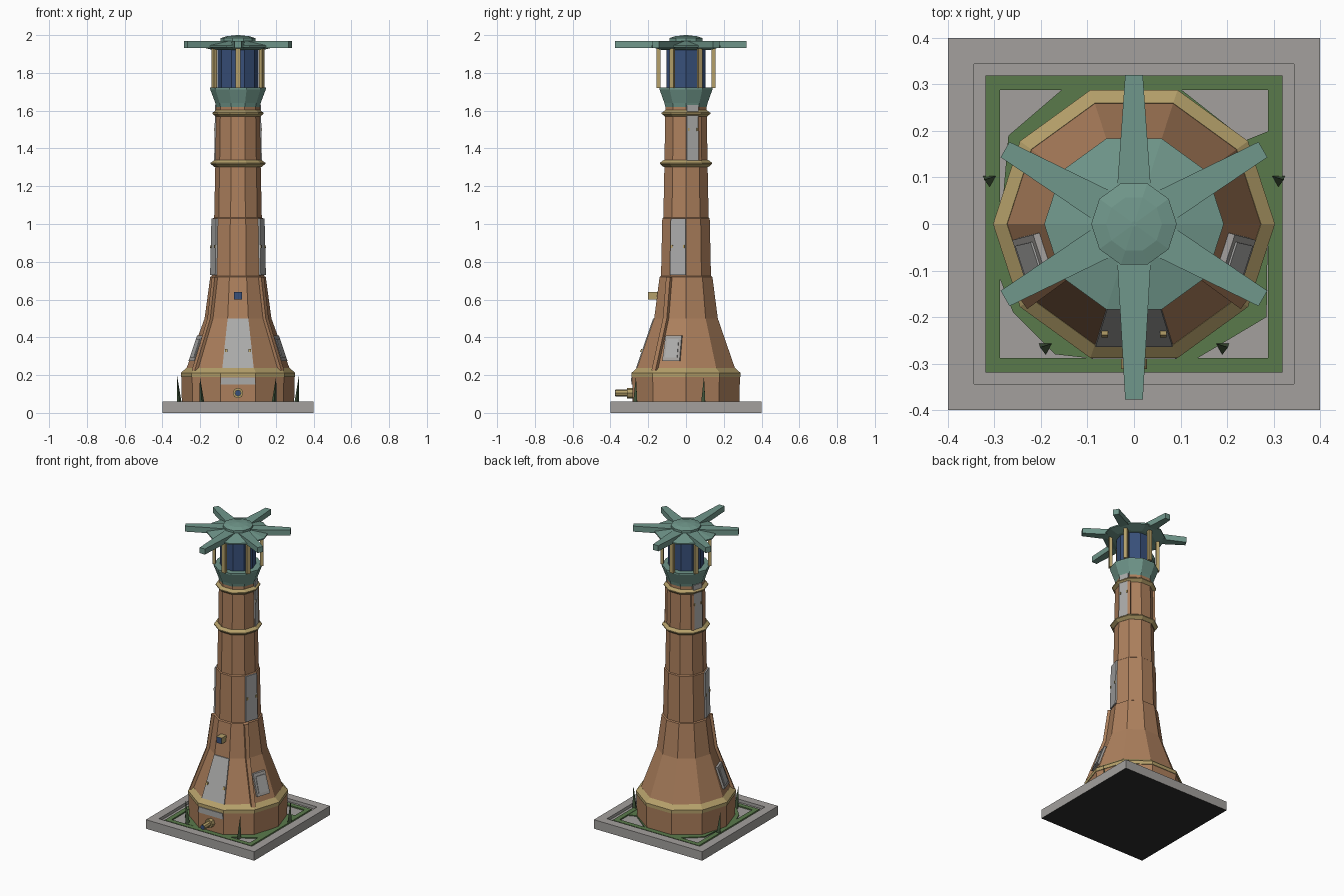
import bpy, bmesh
from math import cos, sin, pi, radians
from mathutils import Vector

cube = bpy.data.objects.get("Cube")
if cube:
    bpy.data.objects.remove(cube, do_unlink=True)


def material(name, hexcode):
    rgb = [int(hexcode[i:i + 2], 16) / 255 for i in (0, 2, 4)]
    lin = [c / 12.92 if c < 0.04045 else ((c + 0.055) / 1.055) ** 2.4 for c in rgb]
    m = bpy.data.materials.new(name)
    m.use_nodes = True
    m.diffuse_color = (*lin, 1)
    m.node_tree.nodes["Principled BSDF"].inputs["Base Color"].default_value = (*lin, 1)
    return m


CLAY = material("clay brown", "AD805D")
BRASS = material("brass", "B5A06A")
TEAL = material("teal copper", "70978B")
STONE = material("stone grey", "A3A09D")
PANEL = material("panel grey", "ABABAA")
GLASS = material("dark blue glass", "38507A")
GRASS = material("grass green", "5A7A4B")
LEAF = material("dark leaf green", "455A3E")
CHARCOAL = material("charcoal", "2E2E2E")


def finish(name, bm, *mats):
    bmesh.ops.recalc_face_normals(bm, faces=bm.faces)
    me = bpy.data.meshes.new(name)
    bm.to_mesh(me)
    bm.free()
    for m in mats:
        me.materials.append(m)
    ob = bpy.data.objects.new(name, me)
    bpy.context.scene.collection.objects.link(ob)
    return ob


def loft(name, loops, mat, closed=False):
    """Bridge equal loops of points; cap the ends, or join last to first."""
    bm = bmesh.new()
    rows = [[bm.verts.new(p) for p in loop] for loop in loops]
    n = len(rows[0])
    pairs = list(zip(rows, rows[1:])) + ([(rows[-1], rows[0])] if closed else [])
    for a, b in pairs:
        for i in range(n):
            j = (i + 1) % n
            bm.faces.new((a[i], a[j], b[j], b[i]))
    if not closed:
        bm.faces.new(rows[0][::-1])
        bm.faces.new(rows[-1])
    return finish(name, bm, mat)


def lathe(name, profile, mat, closed=False, n=10):
    loops = [[(r * cos(2 * pi * i / n), r * sin(2 * pi * i / n), z) for i in range(n)]
             for r, z in profile]
    return loft(name, loops, mat, closed)


def box(name, center, size, mat, angle=0):
    bm = bmesh.new()
    bmesh.ops.create_cube(bm, size=1)
    bmesh.ops.scale(bm, vec=size, verts=bm.verts)
    ob = finish(name, bm, mat)
    ob.location = center
    ob.rotation_euler.z = radians(angle)
    return ob


# Tower body: flared foot, stepped shaft
BODY = [(0.297, 0.04), (0.3, 0.19), (0.273, 0.235), (0.177, 0.5), (0.147, 0.72),
        (0.139, 0.725), (0.132, 1.03), (0.126, 1.035), (0.12, 1.32), (0.115, 1.63)]
lathe("tower_body", BODY, CLAY)


def radius(z):
    for (r0, z0), (r1, z1) in zip(BODY, BODY[1:]):
        if z0 <= z <= z1:
            return r0 + (r1 - r0) * (z - z0) / (z1 - z0)
    return BODY[-1][0]


FACE = cos(pi / 10)


def strip(name, angle, zs, halves, thick, mat, k=FACE, shift=0):
    """Slab that follows the tower wall at an angle; k=1 sits on a corner."""
    a = radians(angle)
    out, side = Vector((cos(a), sin(a), 0)), Vector((-sin(a), cos(a), 0))
    loops = []
    for z, h in zip(zs, halves):
        r = radius(z) * k
        loops.append([out * q + side * (s + shift) + Vector((0, 0, z)) for q, s in
                      ((r - 0.01, -h), (r + thick, -h), (r + thick, h), (r - 0.01, h))])
    return loft(name, loops, mat)


# Brass rings around the tower
lathe("foot_ring", [(0.28, 0.18), (0.303, 0.19), (0.303, 0.212), (0.273, 0.238),
                    (0.25, 0.21)], BRASS, True)
for name, z, r in (("middle_ring", 1.32, 0.145), ("upper_ring", 1.585, 0.135)):
    lathe(name, [(r - 0.035, z - 0.01), (r - 0.02, z - 0.018), (r, z - 0.002),
                 (r, z + 0.004), (r - 0.02, z + 0.018), (r - 0.035, z + 0.01)], BRASS, True)

# Front door, its lower sill and handles
strip("door", 270, (0.238, 0.5), (0.083, 0.055), 0.006, PANEL)
strip("door_sill", 270, (0.15, 0.188), (0.092, 0.089), 0.005, PANEL)
for s in (-1, 1):
    strip("door_handle", 270, (0.322, 0.338), (0.007, 0.007), 0.014, BRASS, shift=s * 0.063)

# Mirrored side parts: corner ribs, wall panels, small hatches
for label, mirror in (("left", lambda a: a), ("right", lambda a: 180 - a)):
    m = 1 if label == "left" else -1
    strip(label + "_lower_rib", mirror(-36), (0.225, 0.5, 0.72), (0.013,) * 3, 0.014, CLAY, 1)
    strip(label + "_upper_rib", mirror(36), (1.335, 1.57), (0.009,) * 2, 0.01, CLAY, 1)
    strip(label + "_wall_panel", mirror(-18), (0.73, 1.03), (0.044, 0.041), 0.009, PANEL)
    strip(label + "_top_panel", mirror(18), (1.335, 1.63), (0.034, 0.032), 0.008, PANEL)
    strip(label + "_hatch_frame", mirror(-18), (0.275, 0.41), (0.048, 0.045), 0.014, STONE)
    strip(label + "_hatch_plate", mirror(-18), (0.293, 0.392), (0.034, 0.031), 0.018, PANEL)
    for s in (-1, 1):
        strip(label + "_wall_rivet", mirror(-18), (0.873, 0.89), (0.005,) * 2, 0.013,
              BRASS, shift=s * 0.034)
        strip(label + "_top_rivet", mirror(18), (1.493, 1.508), (0.004,) * 2, 0.012,
              BRASS, shift=s * 0.024)
    # Grass blades
    for x, y in ((0.31, 0.095), (0.19, -0.265)):
        bm = bmesh.new()
        base = [bm.verts.new((m * (x + 0.016 * cos(t)), y + 0.016 * sin(t), 0.042))
                for t in (0.5, 2.6, 4.7)]
        tip = bm.verts.new((m * (x + 0.012), y, 0.195))
        bm.faces.new(base)
        for i in range(3):
            bm.faces.new((base[i], base[(i + 1) % 3], tip))
        finish(label + "_grass_blade", bm, LEAF)

# Front water pipe with blue mouth
for name, r, y0, y1, mat in (("pipe", 0.018, -0.372, -0.27, BRASS),
                             ("pipe_flange", 0.028, -0.312, -0.275, BRASS),
                             ("pipe_mouth", 0.015, -0.375, -0.37, GLASS)):
    loft(name, [[(r * cos(i * pi / 4), y, 0.105 + r * sin(i * pi / 4)) for i in range(8)]
                for y in (y0, y1)], mat)

# Front lamp box with glass face
lamp = box("front_lamp", (0, -0.175, 0.62), (0.04, 0.05, 0.04), BRASS)
lamp.data.materials.append(GLASS)
for f in lamp.data.polygons:
    f.material_index = int(f.normal.y < -0.9)

# Gallery, glass lantern and posts
lathe("gallery", [(0.115, 1.62), (0.12, 1.64), (0.147, 1.712), (0.147, 1.722)], TEAL)
lathe("lantern_glass", [(0.108, 1.715), (0.108, 1.925)], GLASS)
for i in range(6):
    a = 30 + 60 * i
    box("lantern_post", (0.145 * cos(radians(a)), 0.145 * sin(radians(a)), 1.825),
        (0.02, 0.024, 0.21), BRASS, a)

# Roof, cap and radiating arms; the front arm is longer
lathe("roof", [(0.13, 1.92), (0.193, 1.937), (0.193, 1.945), (0.092, 1.968)], TEAL)
lathe("roof_cap", [(0.092, 1.96), (0.092, 1.984), (0.06, 1.994), (0.006, 2.0)], TEAL)
for i in range(6):
    a = radians(30 + 60 * i)
    out, side = Vector((cos(a), sin(a), 0)), Vector((-sin(a), cos(a), 0))
    length = 0.377 if i == 4 else 0.32
    loft("roof_arm", [[out * r + side * s * h + Vector((0, 0, z)) for s, z in
                       ((-1, 1.933), (1, 1.933), (1, 1.97), (-1, 1.97))]
                      for r, h in ((0.08, 0.036), (length, 0.019))], TEAL)

# Stone plinth with sunken bed and dark underside
bm = bmesh.new()
bmesh.ops.create_cube(bm, size=1)
bmesh.ops.scale(bm, vec=(0.8, 0.8, 0.06), verts=bm.verts)
bmesh.ops.translate(bm, vec=(0, 0, 0.03), verts=bm.verts)
bm.normal_update()
top = max(bm.faces, key=lambda f: f.calc_center_median().z)
bmesh.ops.inset_region(bm, faces=[top], thickness=0.08)
inner = bmesh.ops.extrude_face_region(bm, geom=[top])["geom"]
bmesh.ops.translate(bm, vec=(0, 0, -0.02), verts=[v for v in inner if isinstance(v, bmesh.types.BMVert)])
bmesh.ops.delete(bm, geom=[top], context='FACES_ONLY')
plinth = finish("plinth", bm, STONE, CHARCOAL)
for f in plinth.data.polygons:
    f.material_index = int(f.normal.z < -0.9)

# Grass border and patch around the foot
loft("grass_border", [[(s * x, s * y, z) for x, y in ((1, 1), (-1, 1), (-1, -1), (1, -1))]
                      for s, z in ((0.319, 0.038), (0.319, 0.048), (0.288, 0.048), (0.288, 0.038))],
     GRASS, True)
patch = ((0.24, 0.18), (0.1, 0.29), (-0.13, 0.31), (-0.27, 0.19), (-0.295, -0.1),
         (-0.26, -0.19), (-0.17, -0.28), (0.1, -0.31), (0.285, -0.2), (0.29, 0.2))
loft("grass_patch", [[(x, y, z) for x, y in patch] for z in (0.038, 0.046)], GRASS)
